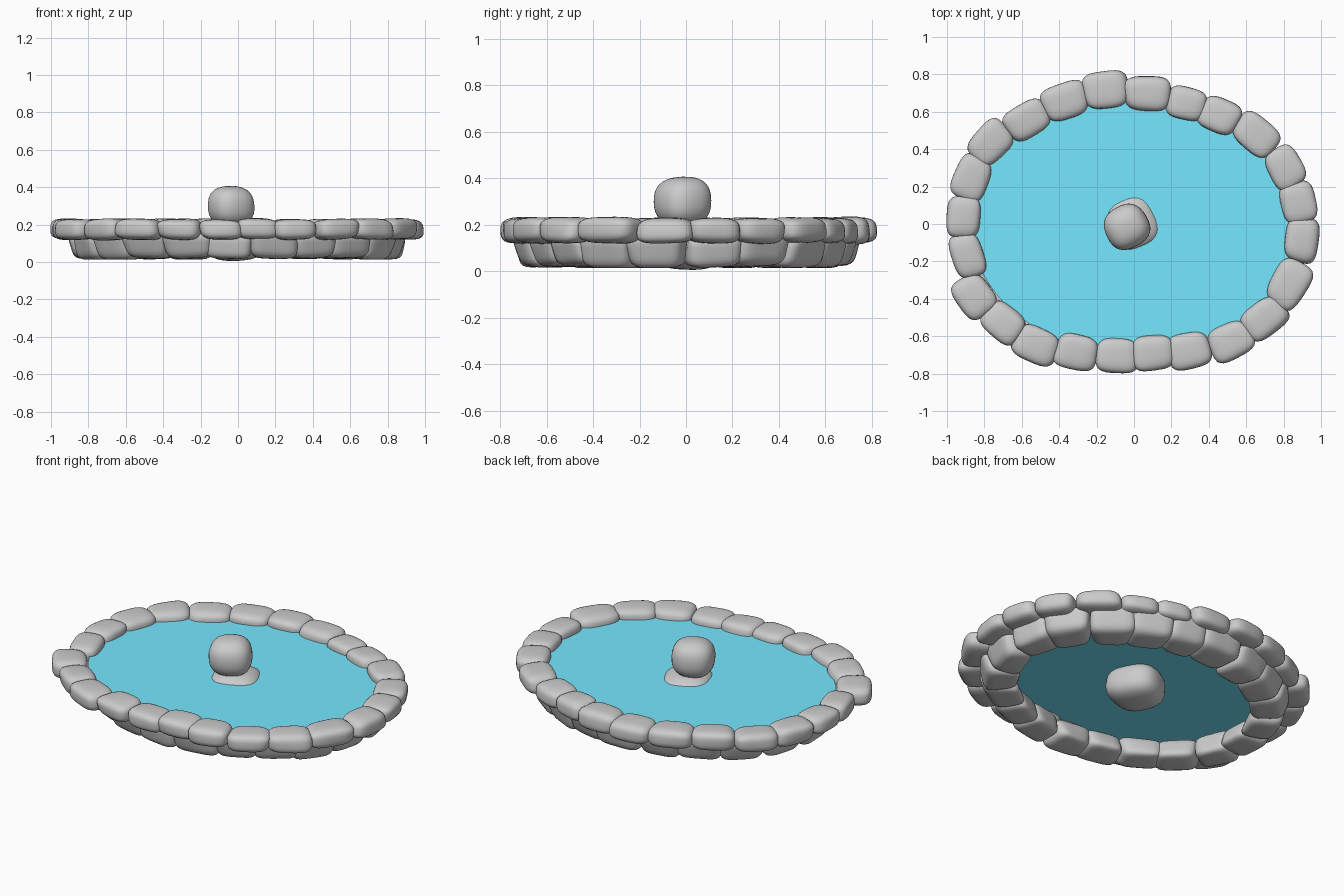
import bpy, bmesh, math, random
from mathutils import Vector, Matrix

if "Cube" in bpy.data.objects:
    bpy.data.objects.remove(bpy.data.objects["Cube"])

random.seed(11)


def stone(name, centre, half, angle=0.0, power=4.0, jitter=0.1, fan=0.0, lean=0.0, taper=0.0):
    """Rounded, irregular block: local x = along the ring, y = outward, z = up."""
    bm = bmesh.new()
    bmesh.ops.create_cube(bm, size=2)
    bmesh.ops.subdivide_edges(bm, edges=bm.edges[:], cuts=7, use_grid_fill=True)
    corners = {(i, j, k): Vector([random.uniform(-jitter, jitter * 0.9) for _ in range(3)])
               for i in (-1, 1) for j in (-1, 1) for k in (-1, 1)}
    for v in bm.verts:
        p = v.co.copy()
        p /= sum(abs(c) ** power for c in p) ** (1 / power)
        q = p.copy()
        for (i, j, k), d in corners.items():
            q += d * ((1 + i * p.x) * (1 + j * p.y) * (1 + k * p.z) / 8)
        q.z = max(-1.06, min(1.06, q.z))
        s = 1 + taper * q.z
        q.x *= s * (1 + fan * q.y)
        v.co = Vector((q.x * half[0], q.y * half[1] + lean * q.z, q.z * half[2]))
    bmesh.ops.transform(bm, verts=bm.verts[:],
                        matrix=Matrix.Translation(centre) @ Matrix.Rotation(angle, 4, 'Z'))
    me = bpy.data.meshes.new(name)
    bm.to_mesh(me)
    bm.free()
    me.shade_smooth()
    ob = bpy.data.objects.new(name, me)
    bpy.context.collection.objects.link(ob)
    return ob


def ring(name, pts, width, z, height, **kw):
    """Lay one stone at each point of a closed anticlockwise oval."""
    n = len(pts)
    for i, p in enumerate(pts):
        a, p, b = (Vector(q) for q in (pts[i - 1], p, pts[(i + 1) % n]))
        length = ((p - a).length + (b - p).length) / 2
        # local +y follows the outward normal of the oval
        ang = math.atan2(p.y / 0.49, p.x / 0.81) - math.pi / 2
        stone(f"{name}_{i + 1:02d}", (p.x, p.y, z),
              (length * 0.55, width / 2, height / 2), ang, **kw)


# upper rim stones, individually placed
rim = [(.895, -.09), (.88, .115), (.81, .30), (.66, .48), (.455, .58), (.285, .645),
       (.07, .695), (-.16, .715), (-.375, .66), (-.57, .555), (-.77, .435), (-.87, .245),
       (-.91, .035), (-.89, -.17), (-.85, -.39), (-.70, -.525), (-.525, -.65),
       (-.305, -.69), (-.09, -.705), (.10, -.69), (.30, -.675), (.51, -.625),
       (.695, -.51), (.82, -.325)]
ring("rim_stone", rim, 0.187, 0.175, 0.112, power=3.4, jitter=0.14, fan=0.05)

# lower course: evenly spaced along a smaller ellipse
A, B, N = 0.80, 0.635, 21
dense = [(A * math.cos(t), B * math.sin(t))
         for t in (2 * math.pi * k / 2000 for k in range(2001))]
acc = [0.0]
for p, q in zip(dense, dense[1:]):
    acc.append(acc[-1] + math.dist(p, q))
base = []
for i in range(N):
    target = acc[-1] * (i + 0.5 + random.uniform(-.1, .1)) / N
    base.append(dense[next(k for k, s in enumerate(acc) if s >= target)])
ring("base_stone", base, 0.19, 0.088, 0.142, power=4.5, jitter=0.17,
     fan=0.08, lean=0.022, taper=0.05)

# centre boulders
stone("lower_boulder", (-.01, .005, .11), (.15, .15, .105), 0.4, power=2.8, jitter=0.12)
stone("upper_boulder", (-.037, -.02, .305), (.116, .113, .105), 0.5, power=2.5, jitter=0.14)

# water sheet
bm = bmesh.new()
bmesh.ops.create_circle(bm, cap_ends=True, segments=64, radius=1)
bmesh.ops.transform(bm, verts=bm.verts[:],
                    matrix=Matrix.Translation((0, 0, .18)) @ Matrix.Diagonal((.875, .695, 1, 1)))
me = bpy.data.meshes.new("water")
bm.to_mesh(me)
bm.free()
water = bpy.data.objects.new("water", me)
bpy.context.collection.objects.link(water)
mat = bpy.data.materials.new("water_blue")
mat.diffuse_color = (0.18, 0.80, 1.0, 1)
mat.use_nodes = True
mat.node_tree.nodes["Principled BSDF"].inputs["Base Color"].default_value = mat.diffuse_color
me.materials.append(mat)
